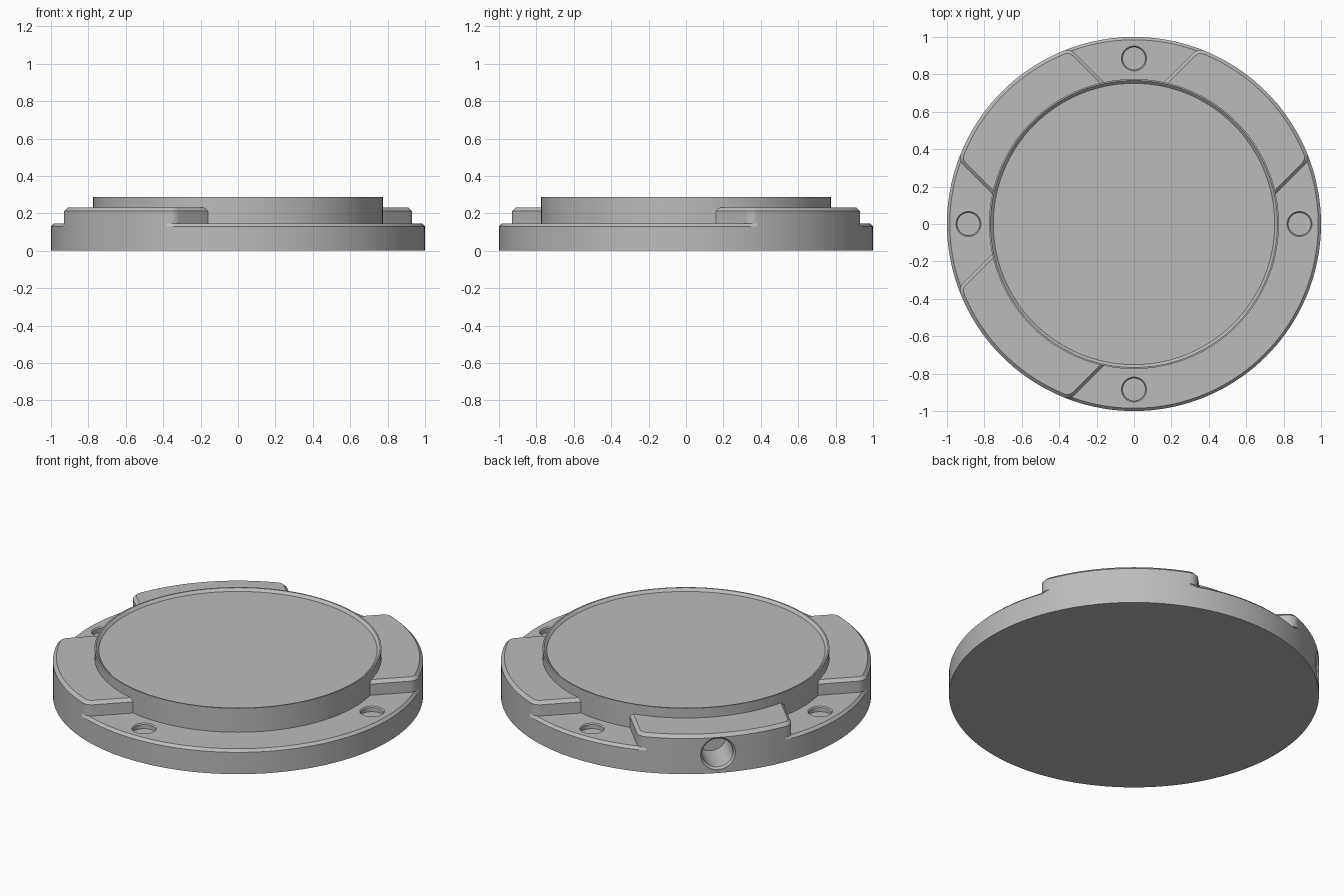
import bpy, bmesh
from math import sin, cos, asin, radians, degrees, pi
from mathutils import Matrix

if "Cube" in bpy.data.objects:
    bpy.data.objects.remove(bpy.data.objects["Cube"])

STEP = 2.5                 # degrees per facet around the body
HALF = 25                  # half angle of a raised block at the rim
BASE_Z, BLOCK_Z, CORE_Z = 0.145, 0.23, 0.288
BLOCK_ANGLES = (45, 135, 225)

grey = bpy.data.materials.new("satin_grey")
grey.use_nodes = True
grey.diffuse_color = (0.5, 0.5, 0.5, 1)
bsdf = grey.node_tree.nodes["Principled BSDF"]
bsdf.inputs["Base Color"].default_value = (0.5, 0.5, 0.5, 1)
bsdf.inputs["Roughness"].default_value = 0.6


def finish(name, bm):
    bmesh.ops.recalc_face_normals(bm, faces=bm.faces)
    mesh = bpy.data.meshes.new(name)
    bm.to_mesh(mesh)
    bm.free()
    mesh.materials.append(grey)
    obj = bpy.data.objects.new(name, mesh)
    bpy.context.collection.objects.link(obj)
    return obj


def lathe(name, profile, sides, matrix=Matrix()):
    """Revolve (radius, z) points; a radius may be a function of the angle in degrees."""
    bm = bmesh.new()
    rings = []
    for radius, z in profile:
        ring = []
        for i in range(sides):
            a = 360 * i / sides
            r = radius(a) if callable(radius) else radius
            ring.append(bm.verts.new((r * cos(radians(a)), r * sin(radians(a)), z)))
        rings.append(ring)
    for low, high in zip(rings, rings[1:]):
        for i in range(sides):
            j = (i + 1) % sides
            bm.faces.new((low[i], low[j], high[j], high[i]))
    bm.faces.new(rings[0][::-1])
    bm.faces.new(rings[-1])
    bm.transform(matrix)
    return finish(name, bm)


def cut(obj, cutter):
    mod = obj.modifiers.new("cut", 'BOOLEAN')
    mod.operation = 'DIFFERENCE'
    mod.solver = 'EXACT'
    mod.object = cutter
    bpy.context.view_layer.objects.active = obj
    bpy.ops.object.modifier_apply(modifier=mod.name)


def raised_block(name, angle):
    # outline: rim arc, then back along a smaller arc hidden in the core
    inner_r = 0.74
    inner_half = degrees(asin(sin(radians(HALF)) / inner_r))
    n = int(2 * HALF / STEP)
    outline = [(1, -HALF + STEP * i) for i in range(n + 1)]
    outline += [(inner_r, inner_half * (1 - 2 * i / n)) for i in range(n + 1)]
    bm = bmesh.new()
    verts = [bm.verts.new((r * cos(radians(a)), r * sin(radians(a)), BASE_Z)) for r, a in outline]
    bottom = bm.faces.new(verts)
    top = bmesh.ops.extrude_face_region(bm, geom=[bottom])["geom"]
    moved = [v for v in top if isinstance(v, bmesh.types.BMVert)]
    bmesh.ops.translate(bm, verts=moved, vec=(0, 0, BLOCK_Z - BASE_Z))
    # the extrusion can leave the starting face out, so close the underside
    bmesh.ops.holes_fill(bm, edges=[e for e in bm.edges if e.is_boundary], sides=0)
    # round the two upright rim corners
    corners = [e for e in bm.edges
               if abs(e.verts[0].co.z - e.verts[1].co.z) > 0.01
               and e.verts[0].co.xy.length > 0.99
               and abs(abs(e.verts[0].co.y) - sin(radians(HALF))) < 0.001]
    bmesh.ops.bevel(bm, geom=corners, offset=0.035, segments=4, profile=0.5, affect='EDGES')
    # chamfer the top, except where it meets the core
    rim = [e for e in bm.edges
           if all(v.co.z > BLOCK_Z - 0.001 for v in e.verts)
           and max(v.co.xy.length for v in e.verts) > inner_r + 0.01]
    bmesh.ops.bevel(bm, geom=rim, offset=0.018, segments=1, profile=0.5, affect='EDGES')
    bm.transform(Matrix.Rotation(radians(angle), 4, 'Z'))
    return finish(name, bm)


def rim_radius(a):
    # full width under the blocks, chamfered in the gaps
    return 1 if any(abs(a - b) < HALF - 1 for b in BLOCK_ANGLES) else 0.985


sides = int(360 / STEP)
base = lathe("base_plate", [(1, 0), (1, BASE_Z - 0.015), (rim_radius, BASE_Z)], sides)
blocks = [raised_block(n, a) for n, a in
          zip(("back_left_block", "back_right_block", "front_right_block"), BLOCK_ANGLES)]

# central drum with a shallow dished top
core = lathe("central_drum", [(0.775, 0.1), (0.775, CORE_Z), (0.767, CORE_Z),
                              (0.752, CORE_Z - 0.015)], sides)

# four shallow round pockets in the flange
cutters = []
for k in range(4):
    a = k * pi / 2
    spot = Matrix.Translation((0.885 * cos(a), 0.885 * sin(a), BASE_Z))
    pocket = lathe("pocket_cutter", [(0.061, -0.03), (0.061, -0.006), (0.067, 0), (0.067, 0.03)], 40, spot)
    cut(base, pocket)
    cutters.append(pocket)

# radial bore with a chamfered mouth through the back right block
bore_place = (Matrix.Rotation(radians(135), 4, 'Z') @ Matrix.Translation((0, 0, 0.115))
              @ Matrix.Rotation(pi / 2, 4, 'Y'))
bore = lathe("bore_cutter", [(0.085, 0.776), (0.085, 0.985), (0.096, 0.996), (0.096, 1.1)], 48, bore_place)
cutters.append(bore)
cut(base, bore)
cut(blocks[1], bore)

for c in cutters:
    bpy.data.objects.remove(c)

# smooth the curved walls, keep edges crisp
bpy.ops.object.select_all(action='DESELECT')
for obj in [base, core] + blocks:
    obj.select_set(True)
bpy.context.view_layer.objects.active = base
bpy.ops.object.shade_smooth_by_angle(angle=radians(25))
